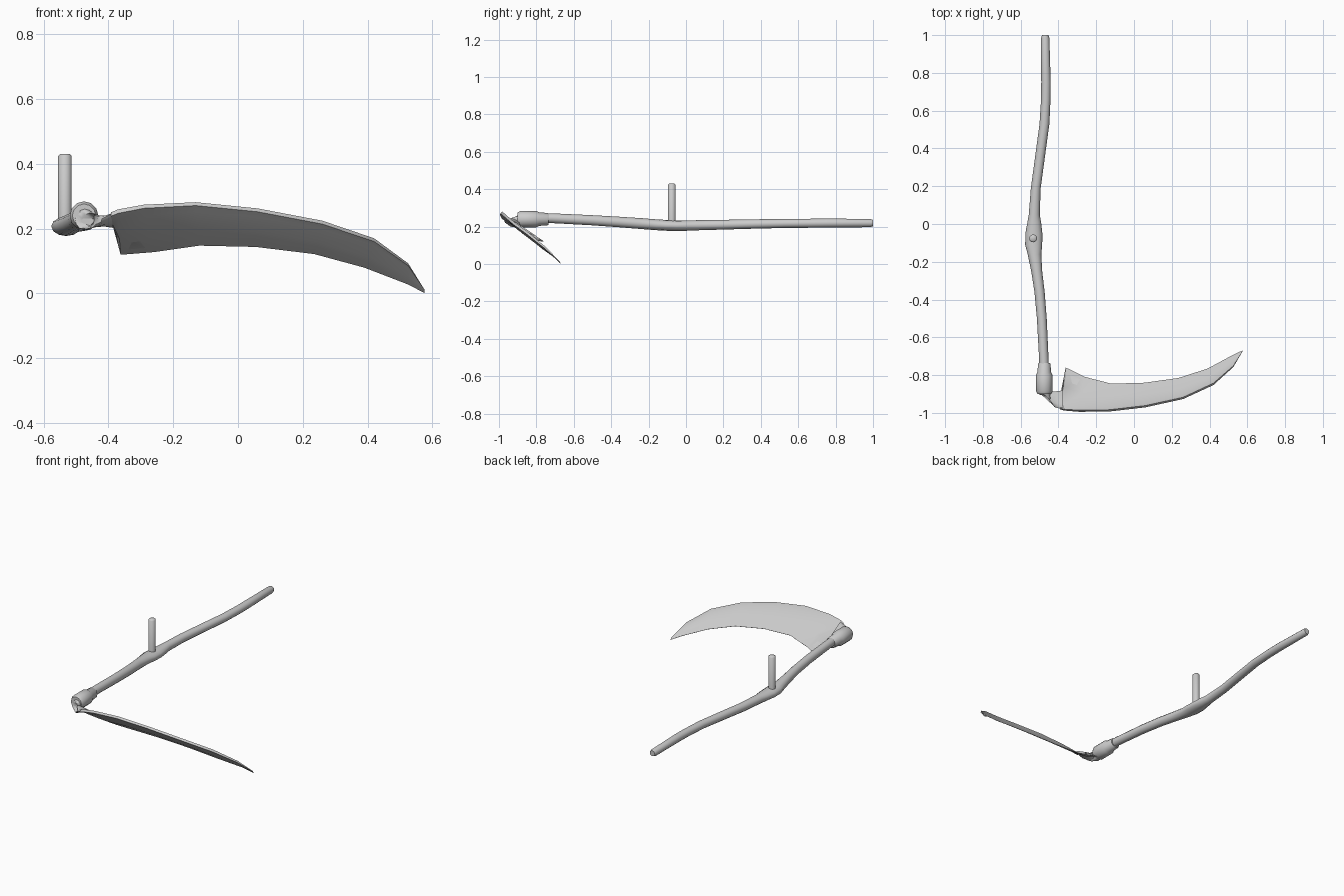
import bpy, bmesh, math
from mathutils import Vector

cube = bpy.data.objects.get("Cube")
if cube:
    bpy.data.objects.remove(cube)

grey = bpy.data.materials.new("plain_grey")
grey.use_nodes = True
grey.diffuse_color = (0.6, 0.6, 0.6, 1)
grey.node_tree.nodes["Principled BSDF"].inputs["Base Color"].default_value = (0.6, 0.6, 0.6, 1)


def loft(name, rings, angle=50):
    """Skin a list of equal-length closed rings and cap both ends."""
    bm = bmesh.new()
    rows = [[bm.verts.new(p) for p in ring] for ring in rings]
    n = len(rows[0])
    for a, b in zip(rows, rows[1:]):
        for i in range(n):
            j = (i + 1) % n
            bm.faces.new((a[i], a[j], b[j], b[i]))
    bm.faces.new(rows[0])
    bm.faces.new(rows[-1])
    bmesh.ops.recalc_face_normals(bm, faces=bm.faces)
    mesh = bpy.data.meshes.new(name)
    bm.to_mesh(mesh)
    bm.free()
    mesh.materials.append(grey)
    obj = bpy.data.objects.new(name, mesh)
    bpy.context.collection.objects.link(obj)
    bpy.ops.object.select_all(action="DESELECT")
    obj.select_set(True)
    bpy.context.view_layer.objects.active = obj
    bpy.ops.object.shade_smooth_by_angle(angle=math.radians(angle))
    return obj


def oval(centre, u, v, sides=12):
    """Elliptical ring around centre with half axes u and v."""
    c, u, v = Vector(centre), Vector(u), Vector(v)
    steps = [2 * math.pi * i / sides for i in range(sides)]
    return [c + u * math.cos(t) + v * math.sin(t) for t in steps]


# Curved wooden shaft: x, y, z, half width, half height
shaft = [
    (-0.470, 1.00, 0.219, 0.017, 0.017), (-0.470, 0.985, 0.219, 0.022, 0.022),
    (-0.466, 0.75, 0.219, 0.025, 0.024), (-0.467, 0.66, 0.218, 0.025, 0.024),
    (-0.474, 0.53, 0.217, 0.026, 0.024), (-0.497, 0.36, 0.214, 0.026, 0.025),
    (-0.520, 0.19, 0.210, 0.026, 0.026), (-0.528, 0.05, 0.207, 0.029, 0.027),
    (-0.528, 0.01, 0.206, 0.036, 0.028), (-0.530, -0.05, 0.205, 0.045, 0.028),
    (-0.531, -0.11, 0.207, 0.045, 0.029), (-0.527, -0.16, 0.210, 0.036, 0.029),
    (-0.515, -0.25, 0.217, 0.029, 0.029), (-0.500, -0.36, 0.225, 0.027, 0.028),
    (-0.488, -0.50, 0.234, 0.026, 0.027), (-0.477, -0.72, 0.245, 0.025, 0.026),
    (-0.475, -0.82, 0.244, 0.025, 0.026),
]
loft("shaft", [oval((x, y, z), (w, 0, 0), (0, 0, h)) for x, y, z, w, h in shaft])

# Upright hand grip
loft("grip_peg", [oval((-0.534, -0.076, z), (r, 0, 0), (0, r, 0))
                  for z, r in [(0.19, 0.021), (0.424, 0.021), (0.430, 0.015)]])

# Stepped metal collar at the blade end of the shaft
collar = [(-0.735, 0.029), (-0.74, 0.033), (-0.785, 0.036), (-0.80, 0.044),
          (-0.885, 0.044), (-0.90, 0.036)]
loft("collar", [oval((-0.475, y, 0.240), (r, 0, 0), (0, 0, r)) for y, r in collar])

# Bent tang flattening from the collar into the blade
tang = [
    ((-0.475, -0.870, 0.235), (0.032, 0, 0), (0, 0, 0.034)),
    ((-0.473, -0.905, 0.228), (0.030, -0.004, 0), (0, 0.004, 0.032)),
    ((-0.460, -0.926, 0.223), (0.027, -0.026, 0.003), (0.002, 0.004, 0.025)),
    ((-0.432, -0.930, 0.222), (0.012, -0.040, 0.008), (0, 0.005, 0.016)),
    ((-0.405, -0.930, 0.224), (0.003, -0.045, 0.015), (0, 0.004, 0.011)),
    ((-0.375, -0.930, 0.226), (0, -0.049, 0.026), (0, 0.003, 0.006)),
]
loft("tang", [oval(*section) for section in tang])

# Curved blade: spine point and cutting edge point of each section
blade = [
    ((-0.392, -0.978, 0.244), (-0.384, -0.875, 0.200)),
    ((-0.370, -0.984, 0.253), (-0.362, -0.760, 0.120)),
    ((-0.290, -0.990, 0.268), (-0.260, -0.810, 0.128)),
    ((-0.130, -0.988, 0.276), (-0.120, -0.846, 0.148)),
    (( 0.060, -0.966, 0.257), ( 0.055, -0.841, 0.144)),
    (( 0.260, -0.922, 0.219), ( 0.235, -0.816, 0.122)),
    (( 0.420, -0.848, 0.165), ( 0.390, -0.766, 0.080)),
    (( 0.525, -0.755, 0.089), ( 0.520, -0.696, 0.030)),
    (( 0.575, -0.674, 0.012), ( 0.575, -0.670, 0.002)),
]
rings = []
for i, (spine, edge) in enumerate(blade):
    s, e = Vector(spine), Vector(edge)
    across = e - s
    up = Vector((0, -across.z, across.y)).normalized()
    taper = min(1, across.length / 0.12)
    rib, web, lip = 0.007 * taper, 0.003 * taper, 0.001
    sag = up * (0.04 * across.length)
    neck, middle = s + across * 0.14 - sag * 0.6, s + across * 0.55 - sag
    rings.append([s + up * rib, neck + up * web, middle + up * web, e + up * lip,
                  e - up * lip, middle - up * web, neck - up * web, s - up * rib])
loft("blade", rings, 40)
